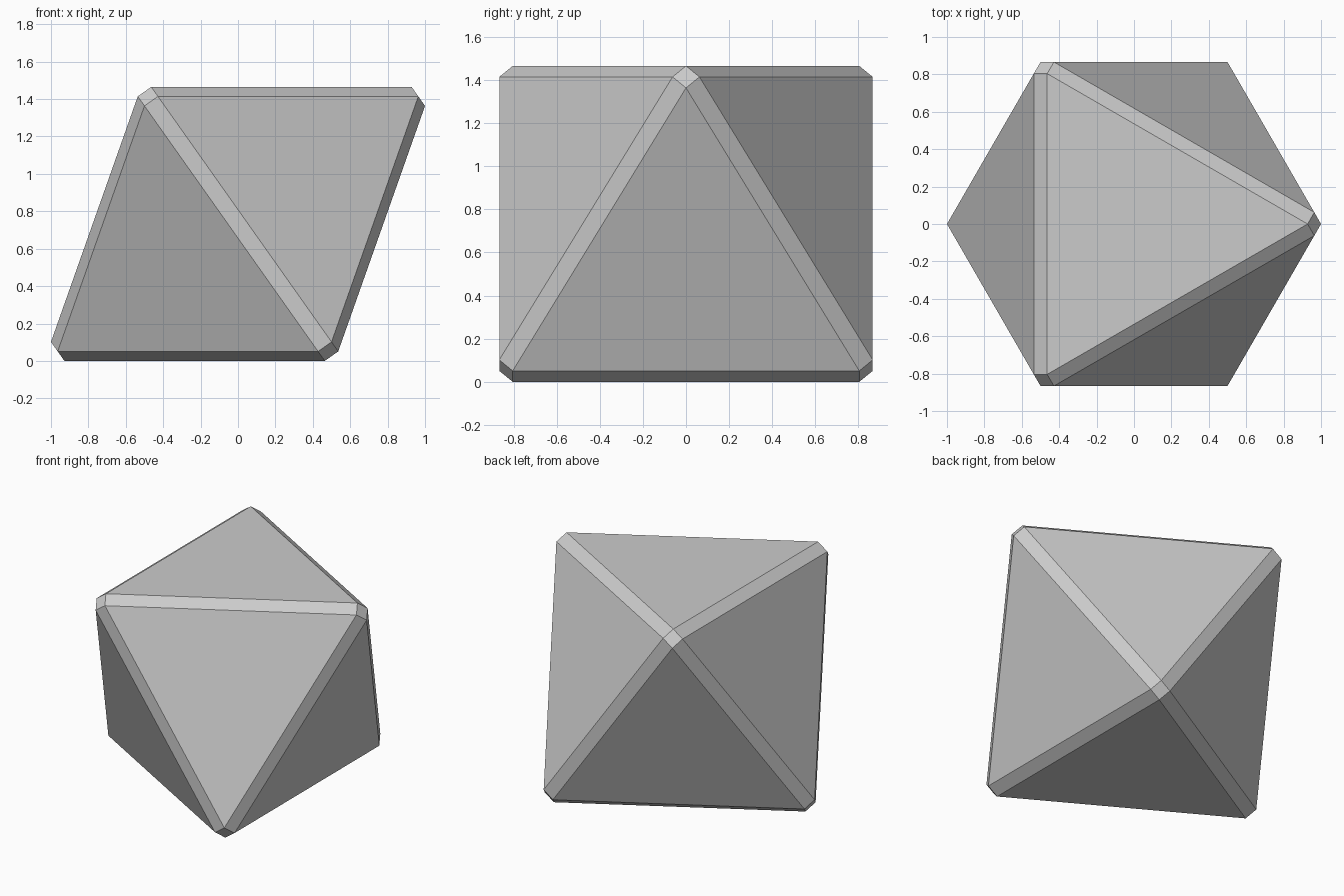
import bpy, bmesh
from math import radians, sqrt
from itertools import product
from mathutils import Matrix, Vector

if "Cube" in bpy.data.objects:
    bpy.data.objects.remove(bpy.data.objects["Cube"])

# Key sizes: vertex distance P and bevel half-width Q of the octahedron
Q = 0.044
P = sqrt(1.5) - Q
HEIGHT = 2 * (P + 2 * Q) / sqrt(3)

# Axes that lay the octahedron on one face, one top corner facing +x
turn = Matrix((Vector((2, -1, -1)).normalized(),
               Vector((0, 1, -1)).normalized(),
               Vector((1, 1, 1)).normalized()))

# Bevelled octahedron: hull of a small square at each of the six tips
bm = bmesh.new()
for axis in range(3):
    for signs in product((-1, 1), repeat=3):
        co = Vector([s * (P if i == axis else Q) for i, s in enumerate(signs)])
        bm.verts.new(turn @ co + Vector((0, 0, HEIGHT / 2)))
bmesh.ops.convex_hull(bm, input=bm.verts[:])
bmesh.ops.dissolve_limit(bm, angle_limit=radians(1), verts=bm.verts[:], edges=bm.edges[:])
bmesh.ops.recalc_face_normals(bm, faces=bm.faces[:])

mesh = bpy.data.meshes.new("bevelled_octahedron")
bm.to_mesh(mesh)
bm.free()
bpy.context.collection.objects.link(bpy.data.objects.new("bevelled_octahedron", mesh))
